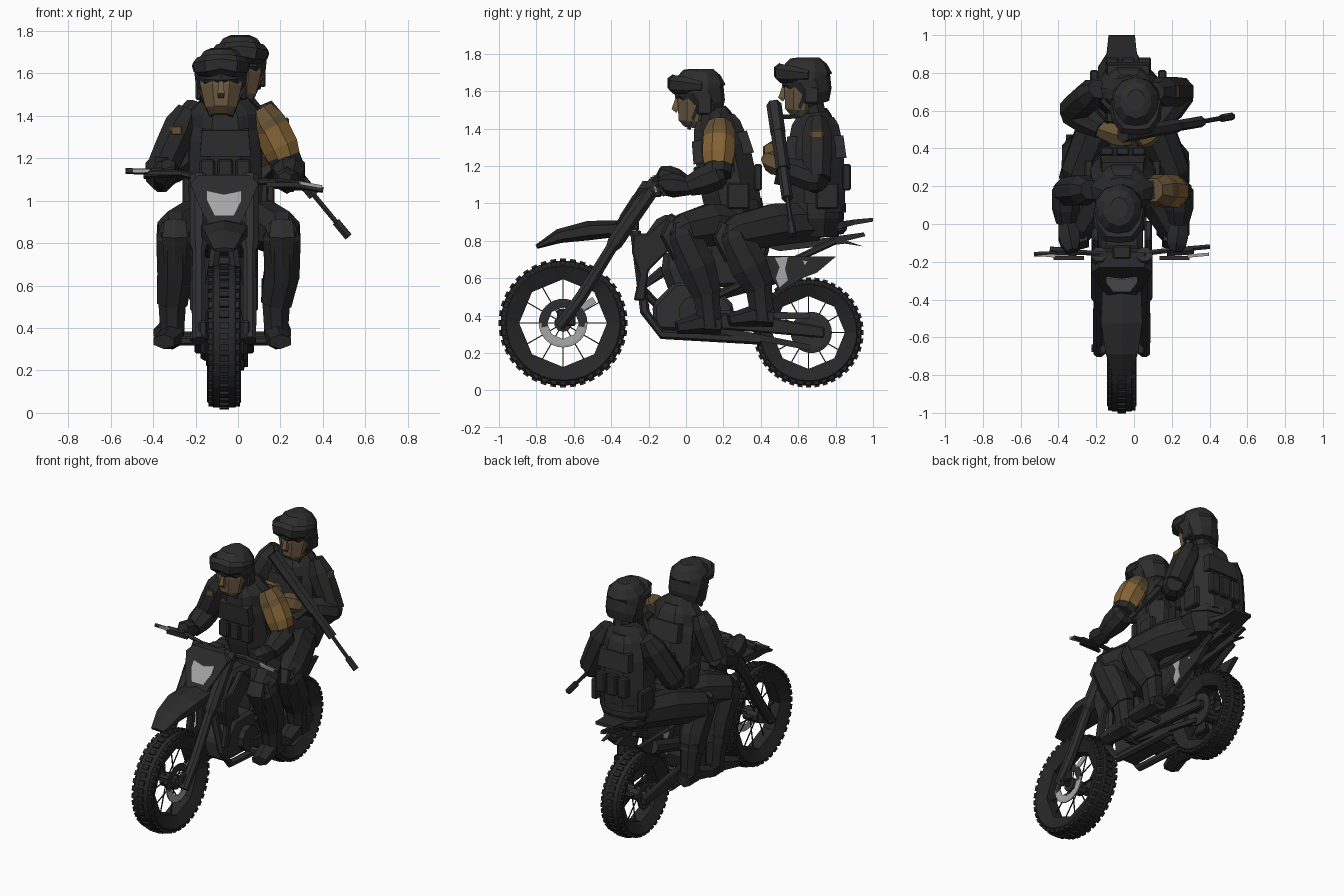
import bpy, bmesh, math
from mathutils import Vector, Matrix

if "Cube" in bpy.data.objects:
    bpy.data.objects.remove(bpy.data.objects["Cube"], do_unlink=True)


def paint(name, r, g, b):
    m = bpy.data.materials.new(name)
    m.use_nodes = True
    m.diffuse_color = (r, g, b, 1)
    bsdf = next(n for n in m.node_tree.nodes if n.type == 'BSDF_PRINCIPLED')
    bsdf.inputs["Base Color"].default_value = (r, g, b, 1)
    return m


cloth = paint("black cloth", .021, .021, .021)
armour = paint("charcoal armour", .026, .026, .027)
rubber = paint("black rubber", .02, .02, .02)
plastic = paint("dark plastic", .024, .024, .025)
metal = paint("dark metal", .028, .028, .029)
skin = paint("brown skin", .15, .1, .053)
tan = paint("tan fabric", .23, .125, .035)
glove = paint("brown glove", .13, .082, .035)
silver = paint("light grey", .38, .38, .38)
MID = -.065  # centre line of the bike


def add(name, mat, bm):
    bmesh.ops.recalc_face_normals(bm, faces=bm.faces)
    me = bpy.data.meshes.new(name)
    bm.to_mesh(me)
    bm.free()
    me.materials.append(mat)
    ob = bpy.data.objects.new(name, me)
    bpy.context.collection.objects.link(ob)
    return ob


def skin_rings(bm, rings, closed=False):
    n = len(rings[0])
    pairs = list(zip(rings, rings[1:])) + ([(rings[-1], rings[0])] if closed else [])
    for a, b in pairs:
        for i in range(n):
            j = (i + 1) % n
            bm.faces.new((a[i], a[j], b[j], b[i]))
    if not closed:
        bm.faces.new(rings[0])
        bm.faces.new(rings[-1])


def limb(name, mat, pts, sides=8):
    """Loft through points (x, y, z, half width, half depth)."""
    bm = bmesh.new()
    pos = [Vector(p[:3]) for p in pts]
    span = (pos[-1] - pos[0]).normalized()
    ref = Vector((0, 1, 0)) if abs(span.x) > .8 else Vector((1, 0, 0))
    rings = []
    for i, p in enumerate(pts):
        t = (pos[min(i + 1, len(pos) - 1)] - pos[max(i - 1, 0)]).normalized()
        u = (ref - t * t.dot(ref)).normalized()
        v = t.cross(u)
        a, b = p[3], p[-1]
        ring = []
        for k in range(sides):
            ang = math.tau * (k + .5) / sides
            grow = 1 / math.cos(math.pi / sides)
            ring.append(bm.verts.new(pos[i] + (u * a * math.cos(ang) + v * b * math.sin(ang)) * grow))
        rings.append(ring)
    skin_rings(bm, rings)
    return add(name, mat, bm)


def rod(name, mat, a, b, r, sides=6):
    return limb(name, mat, [(*a, r), (*b, r)], sides)


def prism(name, mat, outline, x0, x1, bevel=0):
    """Side outline of (y, z) points, extruded across x."""
    bm = bmesh.new()
    skin_rings(bm, [[bm.verts.new((x, y, z)) for y, z in outline] for x in (x0, x1)])
    ob = add(name, mat, bm)
    if bevel:
        mod = ob.modifiers.new("chamfer", 'BEVEL')
        mod.width, mod.segments = bevel, 1
    return ob


def box(name, mat, x, y, z, w, d, h, bevel=.008):
    return prism(name, mat, [(y - d, z - h), (y + d, z - h), (y + d, z + h), (y - d, z + h)], x - w, x + w, bevel)


def sheet(name, mat, outline, y0, z0, slope, thick):
    """Front outline of (x, z) points around the centre line, leaning back."""
    bm = bmesh.new()
    skin_rings(bm, [[bm.verts.new((MID + x, y0 + d + slope * (z - z0), z)) for x, z in outline]
                    for d in (0, thick)])
    return add(name, mat, bm)


def annulus(name, mat, x, y, z, outer, inner, half, segs=32, corners=8):
    """Ring about the x axis with a polygonal hole."""
    bm = bmesh.new()
    rings = []
    step = math.tau / corners
    for k in range(segs):
        a = math.tau * k / segs
        hole = inner * math.cos(step / 2) / math.cos(a % step - step / 2)
        chamfer = outer - (outer - inner) * .3
        prof = [(hole, -half * .55), (chamfer, -half), (outer, -half * .65),
                (outer, half * .65), (chamfer, half), (hole, half * .55)]
        rings.append([bm.verts.new((x + w, y + r * math.cos(a), z + r * math.sin(a))) for r, w in prof])
    skin_rings(bm, rings, True)
    return add(name, mat, bm)


def wheel(name, y, z, r, hole, half):
    annulus(name + "_tyre", rubber, MID, y, z, r - .01, hole, half)
    bm = bmesh.new()
    for k in range(40):
        turn = Matrix.Translation((MID, y, z)) @ Matrix.Rotation(math.tau * k / 40, 4, 'X')
        for s in (-1, 0, 1):
            place = Matrix.Translation((s * half * .66, 0, r - .012 - .014 * abs(s)))
            shape = Matrix.Diagonal((half * .55, r * .09, .024, 1))
            bmesh.ops.create_cube(bm, size=1, matrix=turn @ place @ shape)
    add(name + "_knobs", rubber, bm)
    rod(name + "_hub", metal, (MID - .055, y, z), (MID + .055, y, z), .045, 10)
    for k in range(12):
        a = math.tau * k / 12
        s = .03 if k % 2 else -.03
        rod(name + "_spoke", metal, (MID + s, y, z),
            (MID, y + (hole + .01) * math.cos(a), z + (hole + .01) * math.sin(a)), .003, 4)


# Wheels, discs and axles
wheel("front", -.657, .36, .345, .235, .078)
wheel("rear", .655, .31, .295, .195, .08)
disc = annulus("front_disc", metal, MID + .06, -.657, .36, .13, .085, .006)
disc.data.materials.append(silver)
for face in disc.data.polygons:
    face.material_index = int(face.center.z < .35)
prism("disc_window", silver, [(-.58, .45), (-.5, .5), (-.48, .47), (-.54, .43)], MID + .058, MID + .066)
annulus("rear_sprocket", metal, MID + .085, .67, .31, .11, .03, .012)
annulus("rear_disc", metal, MID - .08, .655, .31, .09, .06, .006)
rod("front_axle", metal, (MID - .16, -.657, .36), (MID + .14, -.657, .36), .02)
rod("rear_axle", metal, (MID - .13, .655, .31), (MID + .13, .655, .31), .022)

# Front fork, swingarm, pegs and side panels
for s in (-1, 1):
    x = MID + s * .12
    limb("fork_leg", metal, [(x, -.68, .34, .03), (x, -.56, .5, .032), (x, -.4, .76, .03),
                             (x, -.38, .79, .042), (x, -.16, 1.11, .042)])
    box("axle_clamp", plastic, x - s * .02, -.64, .39, .02, .05, .045)
    prism("swingarm", plastic, [(.05, .42), (.4, .4), (.74, .34), (.74, .28), (.4, .31), (.05, .34)],
          x - .02, x + .02, .008)
    prism("side_panel", plastic, [(.4, .72), (.8, .715), (.7, .63), (.62, .6), (.5, .53)], x - .015, x + .015)
    edge = x + s * .016
    prism("panel_patch", silver, [(.475, .71), (.545, .715), (.53, .65), (.545, .59), (.5, .55), (.48, .6), (.5, .66)],
          edge - .003, edge + .003)
    prism("small_patch", silver, [(.625, .695), (.65, .69), (.635, .67)], edge - .003, edge + .003)
    prism("tank_shroud", plastic, [(-.28, .84), (-.2, .84), (-.08, .95), (.02, .87), (-.1, .74), (-.2, .64), (-.22, .48),
                                   (-.28, .48), (-.25, .62), (-.29, .74)],
          x - .02 + s * .02, x + .02 + s * .02, .008)
    prism("tail_wing", plastic, [(.42, .77), (.95, .845), (.96, .825), (.86, .8), (.95, .77), (.85, .785), (.5, .745)],
          MID + s * .05 - .012, MID + s * .05 + .012)
    limb("frame_tube", metal, [(MID + s * .03, -.27, .85, .025), (x - s * .03, -.22, .42, .022),
                               (x - s * .03, -.13, .3, .022), (x - s * .03, .4, .27, .022)], 6)
    rod("foot_peg", metal, (MID, .06, .34), (MID + s * .24, .06, .34), .02)
    rod("rear_peg", metal, (MID, .33, .36), (MID + s * .24, .33, .36), .02)
    rod("seat_stay", metal, (x - s * .03, .15, .5), (x - s * .03, .8, .8), .016)

# Engine, tank, seat and tail
prism("engine_block", metal, [(-.17, .32), (.22, .31), (.26, .45), (.14, .58), (-.06, .58), (-.18, .46)],
      MID - .09, MID + .09, .02)
limb("cylinder_head", plastic, [(MID, .0, .5, .075), (MID, -.06, .66, .075), (MID, -.07, .74, .05)])
rod("clutch_cover", plastic, (MID - .13, .05, .42), (MID + .13, .05, .42), .085, 10)
prism("airbox", plastic, [(.12, .55), (.4, .56), (.45, .78), (.12, .8)], MID - .09, MID + .09, .02)
prism("fuel_tank", plastic, [(-.24, .8), (-.14, .94), (.1, .93), (.2, .8), (0, .72)], MID - .11, MID + .11, .03)
prism("seat", rubber, [(.05, .8), (.05, .92), (.4, .87), (.86, .91), (.86, .84), (.4, .76)],
      MID - .1, MID + .1, .02)
limb("rear_fender", plastic, [(MID, .6, .84, .12, .03), (MID, .83, .885, .125, .018),
                              (MID, .9, .9, .08, .014), (MID, 1, .913, .07, .01)], 4)
limb("exhaust_header", metal, [(MID - .02, -.12, .64, .025), (MID - .06, -.24, .55, .025),
                               (MID - .12, -.12, .42, .025), (MID - .13, .2, .5, .025)], 6)
limb("muffler", metal, [(MID - .12, .15, .5, .025), (MID - .13, .36, .58, .045), (MID - .13, .66, .67, .045)])
limb("chain", metal, [(MID + .1, .1, .4, .012, .03), (MID + .1, .66, .4, .012, .015)], 4)
limb("chain_guard", plastic, [(MID + .1, .1, .34, .012, .02), (MID + .1, .66, .23, .012, .015)], 4)

# Front fender, headlight mask and handlebar
limb("front_fender", plastic, [(MID, -.8, .768, .05, .01), (MID, -.68, .825, .085, .033), (MID, -.52, .855, .11, .045),
                               (MID, -.3, .87, .1, .035)], 6)
mask = [(-.07, .88), (.07, .88), (.12, .98), (.16, 1.08), (.12, 1.12), (-.12, 1.12), (-.16, 1.08), (-.12, .98)]
sheet("headlight_mask", plastic, mask, -.385, .88, .64, .08)
lamp = [(-.045, .93), (.045, .93), (.08, 1), (.08, 1.045), (0, 1.028), (-.08, 1.045), (-.08, 1)]
sheet("headlight", silver, lamp, -.357, .93, .64, .009)
box("upper_clamp", metal, MID, -.18, 1.06, .15, .05, .025)
box("lower_clamp", metal, MID, -.3, .88, .14, .05, .025)
box("instrument", plastic, MID, -.15, 1.1, .05, .035, .025)
limb("handlebar", metal, [(-.53, -.16, 1.14, .012), (-.28, -.15, 1.13, .013), (MID - .08, -.16, 1.1, .014),
                          (MID + .08, -.16, 1.09, .014), (.18, -.14, 1.09, .013), (.4, -.12, 1.05, .012)], 6)
for s, z in ((-1, 1.13), (1, 1.075)):
    x = MID + s * .3
    rod("grip", rubber, (x - s * .06, -.15, z + .005), (x + s * .08, -.14, z - .005), .021)
    rod("lever_base", metal, (x - s * .1, -.18, z), (x + s * .06, -.18, z), .01, 4)
    rod("lever", silver, (x + s * .05, -.17, z + .01), (x + s * .16, -.16, z - s * .01), .008, 4)


def head(who, x, y, z):
    """Face, helmet and goggles; z is the crown of the helmet."""
    limb(who + "_face", skin, [(x, y - .025, z - .315, .045, .04), (x, y - .02, z - .28, .075, .075),
                               (x, y - .015, z - .18, .098, .085), (x, y, z - .1, .098, .085)])
    limb(who + "_nose", skin, [(x, y - .1, z - .16, .01, .012), (x, y - .115, z - .215, .017, .017),
                               (x, y - .1, z - .225, .013, .013)], 4)
    limb(who + "_neck", cloth, [(x, y + .07, z - .36, .065), (x, y + .04, z - .2, .06)])
    limb(who + "_helmet", armour, [(x, y + .08, z - .25, .095, .06), (x, y + .065, z - .2, .114, .09),
                                   (x, y + .04, z - .15, .12, .115), (x, y + .02, z - .12, .124, .13),
                                   (x, y + .02, z - .07, .116, .13), (x, y + .03, z - .02, .08, .095),
                                   (x, y + .03, z, .045, .055)], 10)
    limb(who + "_goggles", plastic, [(x - .122, y + .03, z - .095, .012, .025), (x - .105, y - .06, z - .09, .025, .04),
                                     (x - .06, y - .12, z - .085, .03, .045), (x, y - .125, z - .075, .03, .04),
                                     (x + .06, y - .12, z - .085, .03, .045), (x + .105, y - .06, z - .09, .025, .04),
                                     (x + .122, y + .03, z - .095, .012, .025)], 6)
    for s in (-1, 1):
        rod(who + "_chin_strap", plastic, (x + s * .098, y + .01, z - .2), (x + s * .045, y - .04, z - .32), .01, 4)
        box(who + "_ear_cup", armour, x + s * .105, y + .045, z - .2, .015, .04, .045)


def body(who, x, y, lean, chest):
    """Torso, vest and pouches; lean is the forward shift of the shoulders."""
    def at(z, rx, ry):
        return (x, y - lean * (z - .85) / .6, z, rx, ry)
    limb(who + "_torso", cloth, [at(.82, .14, .11), at(.92, .18, .14), at(1.05, .165, .13), at(1.3, chest, .125),
                                 at(1.42, chest * .94, .105), at(1.48, .11, .08), at(1.51, .065, .06)], 10)
    limb(who + "_vest", armour, [at(.98, .168, .15), at(1.06, .175, .155), at(1.3, .165, .15),
                                 at(1.42, .14, .125), at(1.46, .1, .1)], 8)
    limb(who + "_belt", plastic, [at(.95, .182, .15), at(1.0, .182, .15)], 10)
    mid = y - lean * .5
    for k in (-1, 0, 1):
        box(who + "_front_pouch", plastic, x + k * .085, mid - .155, 1.14, .036, .025, .055)
        box(who + "_back_pouch", plastic, x + k * .085, mid + .165, 1.14, .036, .022, .07)
    limb(who + "_back_plate", armour, [at(1.24, .12, .165), at(1.36, .11, .15)], 4)
    for s in (-1, 1):
        box(who + "_hip_pouch", plastic, x + s * .18, mid + .06, 1.04, .022, .06, .07)


def leg(who, s, x, hip, knee, ankle):
    k, a = x + s * .252, x - .02 + s * .245
    limb(who + "_thigh", cloth, [(x + s * .07, *hip, .09, .1), (x + s * .17, (hip[0] + knee[0]) / 2, .885, .1, .112),
                                 (k, knee[0] + .03, knee[1] + .01, .088, .1), (k, knee[0] - .04, knee[1] - .02, .065)])
    limb(who + "_shin", cloth, [(k, knee[0], knee[1] + .06, .06), (k, knee[0] + .01, knee[1] - .01, .088, .095),
                                (k, (knee[0] + ankle[0]) / 2 + .015, .66, .083, .1),
                                (a, ankle[0] - .01, ankle[1] + .1, .072, .08)])
    limb(who + "_knee_pad", armour, [(k, knee[0] - .04, knee[1] + .06, .05, .03), (k, knee[0] - .075, knee[1] - .01, .06, .03),
                                     (k, knee[0] - .01, knee[1] - .13, .05, .03)], 6)
    limb(who + "_boot", rubber, [(a, ankle[0] - .02, ankle[1] + .17, .07, .075), (a, *ankle, .058, .065),
                                 (a, ankle[0] + .01, ankle[1] - .09, .055, .065)])
    limb(who + "_foot", rubber, [(a, ankle[0] + .07, ankle[1] - .07, .05, .045), (a, ankle[0] - .04, ankle[1] - .06, .055, .05),
                                 (a + s * .03 - .01, ankle[0] - .17, ankle[1] - .085, .05, .03)], 6)


def arm(who, shoulder, elbow, wrist, hand, fist):
    a, b, c, d = (Vector(p) for p in (shoulder, elbow, wrist, hand))
    limb(who + "_upper_arm", cloth, [(*a.lerp(b, -.15), .05), (*a.lerp(b, .15), .078), (*a.lerp(b, .6), .077), (*b, .072)])
    limb(who + "_forearm", cloth, [(*b.lerp(c, -.2), .05), (*b, .075), (*b.lerp(c, .5), .074), (*c, .052)])
    limb(who + "_hand", fist, [(*c.lerp(d, -.15), .038), (*c.lerp(d, .6), .056), (*d, .05), (*c.lerp(d, 1.3), .03)], 6)


# Rider
head("rider", -.08, .055, 1.72)
body("rider", -.06, .28, .12, .18)
for s in (-1, 1):
    leg("rider", s, -.045, (.29, .88), (-.03, .84), (.12, .42))
    arm("rider", (-.065 + s * .185, .18, 1.395), (-.06 + s * .3, .17, 1.15), (-.06 + s * .3, .01, 1.09),
        (-.055 + s * .28, -.11, 1.125 - s * .025), rubber)
limb("rider_shoulder_cover", glove, [(.1, .18, 1.43, .06), (.135, .178, 1.37, .084), (.16, .177, 1.33, .086)])
limb("rider_sleeve_cover", tan, [(.155, .177, 1.34, .086), (.2, .172, 1.25, .086), (.22, .17, 1.2, .075)])
box("rider_sleeve_badge", glove, -.29, .105, 1.33, .03, .008, .025)

# Passenger
head("passenger", .01, .625, 1.78)
body("passenger", -.03, .7, .01, .17)
for s in (-1, 1):
    leg("passenger", s, -.045, (.69, .9), (.25, .83), (.4, .46))
arm("passenger", (.13, .7, 1.41), (.25, .7, 1.13), (.13, .53, 1.19), (.05, .45, 1.23), glove)
arm("passenger", (-.21, .7, 1.41), (-.325, .6, 1.15), (-.17, .5, 1.24), (-.04, .46, 1.28), glove)
box("passenger_sleeve_badge", glove, .23, .7, 1.37, .01, .035, .022)

# Slung rifle
butt, muzzle = Vector((-.06, .47, 1.53)), Vector((.52, .57, .83))
for part, lo, hi, r in (("stock", 0, .22, .035), ("receiver", .2, .5, .033), ("handguard", .5, .72, .026),
                        ("barrel", .7, .93, .011), ("muzzle", .9, 1, .018)):
    rod("rifle_" + part, metal, butt.lerp(muzzle, lo), butt.lerp(muzzle, hi), r)
mag = butt.lerp(muzzle, .45)
rod("rifle_magazine", metal, mag, mag + Vector((-.1, -.02, -.1)), .022, 4)
rod("rifle_sling", plastic, butt.lerp(muzzle, .1), (-.17, .66, 1.47), .012, 4)
